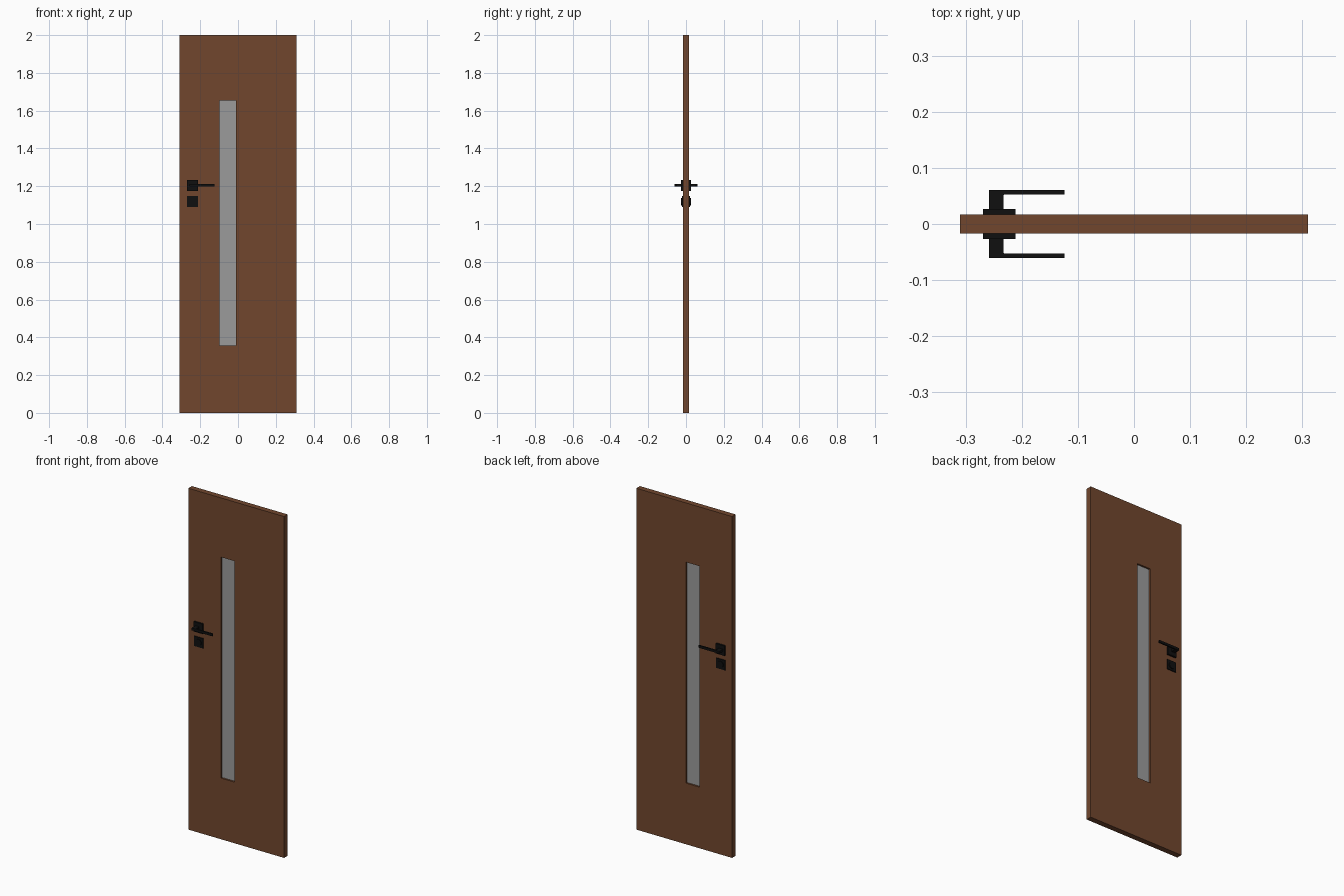
import bpy, bmesh
from mathutils import Matrix, Vector

if "Cube" in bpy.data.objects:
    bpy.data.objects.remove(bpy.data.objects["Cube"])


def material(name, rgb):
    m = bpy.data.materials.new(name)
    m.diffuse_color = (*rgb, 1)
    m.use_nodes = True
    m.node_tree.nodes["Principled BSDF"].inputs["Base Color"].default_value = m.diffuse_color
    return m


WOOD = material("brown_wood", (0.165, 0.062, 0.027))
GLASS = material("grey_glass", (0.33, 0.33, 0.33))
BLACK = material("black_metal", (0.005, 0.005, 0.005))


def finish(name, bm, mat):
    bmesh.ops.recalc_face_normals(bm, faces=bm.faces)
    me = bpy.data.meshes.new(name)
    bm.to_mesh(me)
    bm.free()
    me.materials.append(mat)
    ob = bpy.data.objects.new(name, me)
    bpy.context.collection.objects.link(ob)
    return ob


def box(name, lo, hi, mat):
    lo, hi = Vector(lo), Vector(hi)
    bm = bmesh.new()
    bmesh.ops.create_cube(bm, size=1, matrix=Matrix.Translation((lo + hi) / 2)
                          @ Matrix.Diagonal((*(hi - lo), 1)))
    return finish(name, bm, mat)


# Door leaf: a 3x3 grid of faces with the centre left open, extruded to thickness
T = 0.0165
xs, zs = (-0.31, -0.098, -0.011, 0.31), (0, 0.358, 1.653, 2)
bm = bmesh.new()
v = [[bm.verts.new((x, -T, z)) for z in zs] for x in xs]
faces = [bm.faces.new((v[i][j], v[i + 1][j], v[i + 1][j + 1], v[i][j + 1]))
         for i in range(3) for j in range(3) if (i, j) != (1, 1)]
ext = bmesh.ops.extrude_face_region(bm, geom=faces, use_keep_orig=True)
bmesh.ops.translate(bm, vec=(0, 2 * T, 0),
                    verts=[g for g in ext["geom"] if isinstance(g, bmesh.types.BMVert)])
finish("door_leaf", bm, WOOD)

# Glass strip, recessed on both sides
box("glass_strip", (xs[1], -0.006, zs[1]), (xs[2], 0.006, zs[2]), GLASS)

# Handle sets on both faces
HX, HZ, LZ, R = -0.240, 1.205, 1.118, 0.029
for side, s in (("front", -1), ("back", 1)):
    # Square rose behind the lever
    y = sorted((s * T, s * 0.027))
    box(side + "_handle_rose", (HX - R, y[0], HZ - R), (HX + R, y[1], HZ + R), BLACK)

    # Square lock plate with a round cylinder
    y = sorted((s * T, s * 0.022))
    box(side + "_lock_plate", (HX - R, y[0], LZ - R), (HX + R, y[1], LZ + R), BLACK)
    bm = bmesh.new()
    bmesh.ops.create_cone(bm, cap_ends=True, segments=32, radius1=0.019, radius2=0.019,
                          depth=0.008, matrix=Matrix.Translation((HX, s * 0.023, LZ))
                          @ Matrix.Rotation(1.5707963, 4, "X"))
    finish(side + "_lock_cylinder", bm, BLACK)

    # Flat L-shaped lever, profile in plan, extruded in height
    plan = [(-0.258, 0.024), (-0.233, 0.024), (-0.233, 0.051), (-0.231, 0.053),
            (-0.124, 0.053), (-0.124, 0.061), (-0.258, 0.061)]
    bm = bmesh.new()
    f = bm.faces.new([bm.verts.new((x, s * y, HZ - 0.006)) for x, y in plan])
    ext = bmesh.ops.extrude_face_region(bm, geom=[f], use_keep_orig=True)
    bmesh.ops.translate(bm, vec=(0, 0, 0.014),
                        verts=[g for g in ext["geom"] if isinstance(g, bmesh.types.BMVert)])
    finish(side + "_lever", bm, BLACK)
